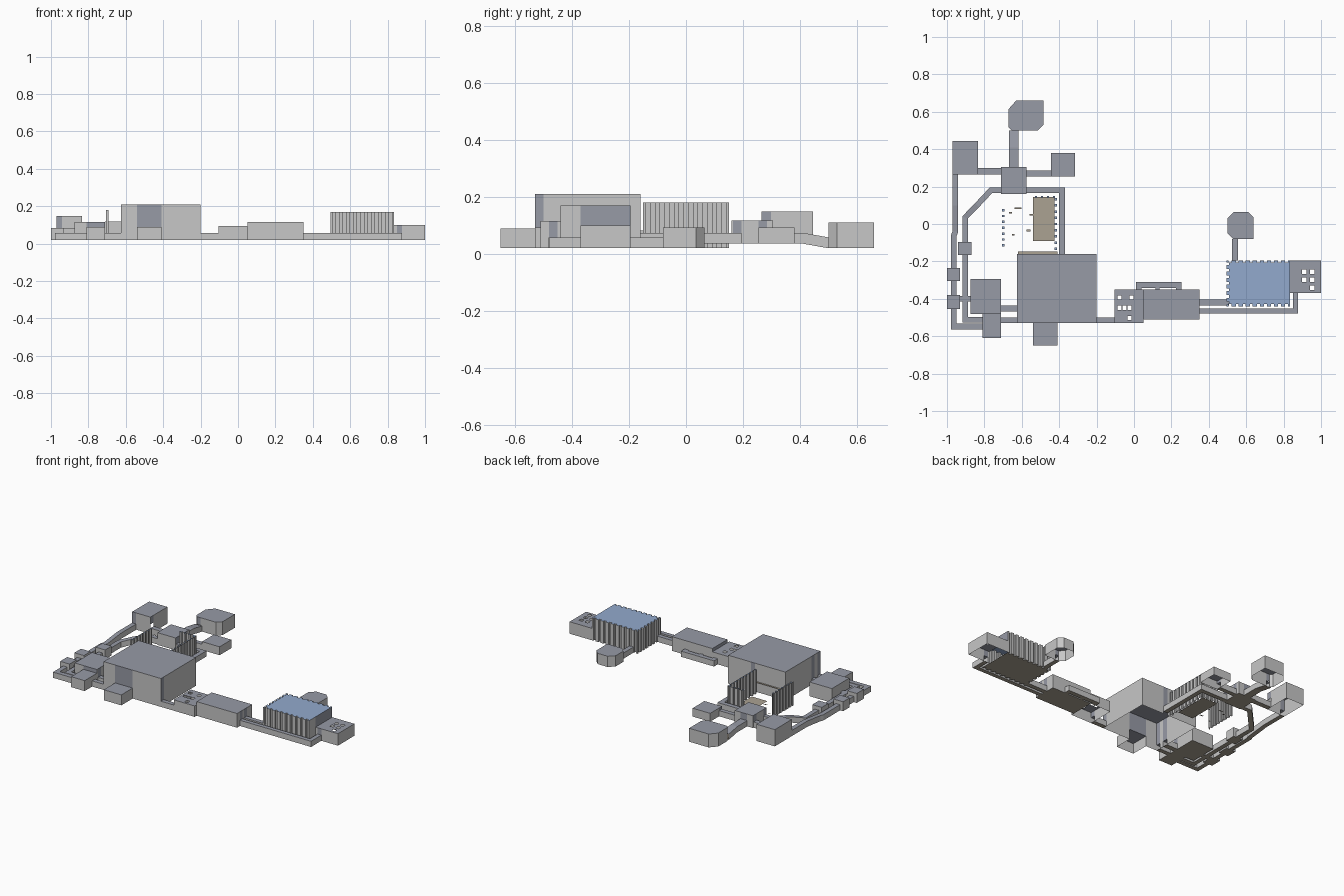
import bpy, bmesh
from mathutils import Vector

if "Cube" in bpy.data.objects:
    bpy.data.objects.remove(bpy.data.objects["Cube"])


def material(name, rgb):
    m = bpy.data.materials.new(name)
    m.diffuse_color = (*rgb, 1)
    m.use_nodes = True
    m.node_tree.nodes["Principled BSDF"].inputs["Base Color"].default_value = m.diffuse_color
    return m


WALL = material("wall grey", (0.57, 0.57, 0.57))
CEIL = material("ceiling slate", (0.31, 0.325, 0.38))
FLOOR = material("floor tan", (0.41, 0.36, 0.29))
BLUE = material("roof blue", (0.29, 0.40, 0.61))
MATS = [WALL, CEIL, FLOOR, BLUE]


class Part:
    """Collects flat faces and turns them into one named object."""
    def __init__(self, name):
        self.name, self.bm = name, bmesh.new()

    def face(self, pts, mat):
        f = self.bm.faces.new([self.bm.verts.new(p) for p in pts])
        f.material_index = MATS.index(mat)

    def wall(self, p, q, z0, z1, mat=WALL):
        if z1 - z0 > 1e-4 and (Vector(q) - Vector(p)).length > 1e-4:
            self.face([(*p, z0), (*q, z0), (*q, z1), (*p, z1)], mat)

    def flat(self, pts, z, mat, down=False):
        pts = list(reversed(pts)) if down else pts
        self.face([(x, y, z) for x, y in pts], mat)

    def finish(self):
        bmesh.ops.remove_doubles(self.bm, verts=self.bm.verts, dist=1e-5)
        me = bpy.data.meshes.new(self.name)
        self.bm.to_mesh(me)
        self.bm.free()
        for m in MATS:
            me.materials.append(m)
        bpy.context.collection.objects.link(bpy.data.objects.new(self.name, me))


def rect(x0, x1, y0, y1):
    return [(x0, y0), (x1, y0), (x1, y1), (x0, y1)]


def teeth(p, q, n, depth):
    """Edge from p to q with n notches pushed to its left; q is left out."""
    p, q = Vector(p), Vector(q)
    d = (q - p) / n
    inset = Vector((-d.y, d.x)).normalized() * depth
    out = [p]
    for i in range(n):
        a, b = p + d * (i + 0.3), p + d * (i + 0.7)
        out += [a, a + inset, b + inset, b]
    return [tuple(v) for v in out]


def room(name, outline, z0, z1, doors=(), floor=False, holes=(), roof=CEIL):
    """Open-bottomed room; a door (x, y, half width, top) has a slate panel above it."""
    part = Part(name)
    for p, q in zip(outline, outline[1:] + outline[:1]):
        a, b = Vector(p), Vector(q)
        d = (b - a).normalized()
        spans = []
        for x, y, half, top in doors:
            r = Vector((x, y)) - a
            t = r.dot(d)
            if (r - d * t).length < 0.004 and 0 < t < (b - a).length:
                spans.append((max(0, t - half), min((b - a).length, t + half), top))
        s = 0
        for t0, t1, top in sorted(spans):
            part.wall(a + d * s, a + d * t0, z0, z1)
            part.wall(a + d * t0, a + d * t1, top, z1, CEIL)
            s = t1
        part.wall(a + d * s, b, z0, z1)
    if holes:
        # ceiling grid that skips the square openings
        h = 0.011
        xs = sorted({p[0] for p in outline} | {round(c[0] + s, 4) for c in holes for s in (-h, h)})
        ys = sorted({p[1] for p in outline} | {round(c[1] + s, 4) for c in holes for s in (-h, h)})
        for x0, x1 in zip(xs, xs[1:]):
            for y0, y1 in zip(ys, ys[1:]):
                mx, my = (x0 + x1) / 2, (y0 + y1) / 2
                if not any(abs(mx - c[0]) < h and abs(my - c[1]) < h for c in holes):
                    part.flat(rect(x0, x1, y0, y1), z1, roof)
    else:
        part.flat(outline, z1, roof)
    if floor:
        part.flat(outline, z0, FLOOR, down=True)
    part.finish()


def hall(name, path, width=0.03, height=0.038):
    """Mitred corridor along (x, y, floor height) points, open at both ends."""
    part = Part(name)
    pts = [Vector(p[:2]) for p in path]
    left, right = [], []
    for i, p in enumerate(pts):
        d0 = (p - pts[i - 1]).normalized() if i else (pts[1] - p).normalized()
        d1 = (pts[i + 1] - p).normalized() if i < len(pts) - 1 else d0
        n0, n1 = Vector((-d0.y, d0.x)), Vector((-d1.y, d1.x))
        m = (n0 + n1).normalized()
        m *= width / 2 / m.dot(n0)
        left.append(p + m)
        right.append(p - m)
    for i in range(len(pts) - 1):
        z, w = path[i][2], path[i + 1][2]
        l0, l1, r0, r1 = left[i], left[i + 1], right[i], right[i + 1]
        up = height
        part.face([(*r0, z), (*r1, w), (*r1, w + up), (*r0, z + up)], WALL)
        part.face([(*l1, w), (*l0, z), (*l0, z + up), (*l1, w + up)], WALL)
        part.face([(*r0, z + up), (*r1, w + up), (*l1, w + up), (*l0, z + up)], CEIL)
        part.face([(*l0, z), (*l1, w), (*r1, w), (*r0, z)], FLOOR)
    part.finish()


L, H = 0.02, 0.036   # low and raised floor levels

# Central hall and its neighbours
room("great_hall", rect(-0.625, -0.2, -0.53, -0.16), L, 0.21,
     [(-0.475, -0.53, 0.065, 0.09), (-0.2, -0.515, 0.015, 0.058),
      (-0.385, -0.16, 0.015, 0.074), (-0.625, -0.452, 0.017, 0.058),
      (-0.625, -0.515, 0.015, 0.058)])
room("south_room", rect(-0.54, -0.41, -0.65, -0.53), L, 0.09, [(-0.475, -0.53, 0.065, 0.09)])
room("pierced_room", rect(-0.105, 0.05, -0.53, -0.35), L, 0.093,
     [(0.05, -0.43, 0.08, 0.093), (-0.105, -0.515, 0.015, 0.058)],
     holes=[(-0.078, -0.393), (-0.013, -0.393), (-0.05, -0.448), (-0.078, -0.448),
            (-0.024, -0.448), (-0.024, -0.503)])
room("middle_room", rect(0.05, 0.35, -0.51, -0.35), L, 0.115,
     [(0.05, -0.43, 0.08, 0.093), (0.35, -0.42, 0.015, 0.058),
      (0.35, -0.465, 0.015, 0.058)], floor=True)

# East wing with notched locker walls under a blue roof
blue = (teeth((0.495, -0.44), (0.835, -0.44), 9, 0.012) + [(0.835, -0.44), (0.835, -0.195)]
        + teeth((0.835, -0.195), (0.495, -0.195), 9, 0.012)[1:]
        + teeth((0.495, -0.195), (0.495, -0.44), 7, 0.012))
room("locker_block", blue, L, 0.17, [(0.835, -0.2825, 0.0875, 0.1)], floor=True, roof=BLUE)
room("east_room", rect(0.835, 1.0, -0.37, -0.195), L, 0.1,
     [(0.835, -0.2825, 0.0875, 0.1), (0.863, -0.37, 0.014, 0.058)],
     holes=[(0.91, -0.255), (0.953, -0.255), (0.91, -0.298), (0.953, -0.298), (0.953, -0.341)])
room("octagon_room", [(0.5, -0.05), (0.53, -0.08), (0.64, -0.08), (0.64, 0.035),
                      (0.61, 0.065), (0.535, 0.065), (0.5, 0.03)], L, 0.092,
     [(0.54, -0.08, 0.0149, 0.058)])

# North-west rooms
room("corner_room", rect(-0.97, -0.835, 0.265, 0.445), H, 0.148,
     [(-0.955, 0.265, 0.0149, 0.074), (-0.835, 0.282, 0.016, 0.1)])
room("north_room", [(-0.67, 0.515), (-0.655, 0.5), (-0.515, 0.5), (-0.485, 0.53),
                    (-0.485, 0.66), (-0.63, 0.66), (-0.67, 0.615)], L, 0.11,
     [(-0.642, 0.5, 0.0129, 0.06)])
room("side_room", rect(-0.445, -0.315, 0.255, 0.38), H, 0.092, [(-0.445, 0.27, 0.0149, 0.074)])
room("junction_room", rect(-0.71, -0.575, 0.16, 0.305), H, 0.118,
     [(-0.642, 0.305, 0.025, 0.074), (-0.71, 0.282, 0.016, 0.074),
      (-0.575, 0.27, 0.0149, 0.074), (-0.71, 0.18, 0.0149, 0.074),
      (-0.575, 0.18, 0.0149, 0.074)], floor=True)

# South-west rooms
room("west_room", rect(-0.875, -0.71, -0.48, -0.295), L, 0.115,
     [(-0.71, -0.452, 0.017, 0.058), (-0.76, -0.48, 0.05, 0.09)], floor=True)
room("lower_west_room", rect(-0.81, -0.71, -0.61, -0.48), L, 0.09,
     [(-0.76, -0.48, 0.05, 0.09)], floor=True)
for name, box in (("upper_cell", (-0.94, -0.87, -0.165, -0.095)),
                  ("middle_cell", (-1.0, -0.93, -0.305, -0.235)),
                  ("lower_cell", (-1.0, -0.93, -0.455, -0.38))):
    room(name, rect(*box), L, 0.083, floor=True)

# Corridors
hall("outer_west_hall", [(-0.955, 0.265, H), (-0.955, 0.1, H), (-0.955, -0.04, L),
                         (-0.963, -0.06, L), (-0.963, -0.548, L), (-0.81, -0.548, L)])
hall("inner_west_hall", [(-0.71, 0.18, H), (-0.765, 0.18, H), (-0.84, 0.1, H), (-0.903, 0.035, L),
                         (-0.903, -0.512, L), (-0.81, -0.512, L)])
hall("inner_east_hall", [(-0.575, 0.18, H), (-0.385, 0.18, H), (-0.385, -0.16, H)])
hall("corner_hall", [(-0.835, 0.282, H), (-0.71, 0.282, H)], 0.034)
hall("side_hall", [(-0.575, 0.27, H), (-0.445, 0.27, H)])
hall("north_hall", [(-0.642, 0.305, H), (-0.642, 0.41, H), (-0.642, 0.5, L)], 0.05)
hall("cell_hall", [(-0.93, -0.40, L), (-0.875, -0.40, L)])
hall("west_hall_a", [(-0.71, -0.452, L), (-0.625, -0.452, L)], 0.034)
hall("west_hall_b", [(-0.71, -0.515, L), (-0.625, -0.515, L)])
hall("centre_hall", [(-0.2, -0.515, L), (-0.105, -0.515, L)])
hall("middle_loop", [(0.025, -0.35, L), (0.025, -0.326, L), (0.24, -0.326, L), (0.24, -0.35, L)])
hall("middle_stub", [(0.125, -0.35, L), (0.125, -0.341, L)], 0.02)
hall("east_hall", [(0.35, -0.42, L), (0.507, -0.42, L)])
hall("south_east_hall", [(0.35, -0.465, L), (0.863, -0.465, L), (0.863, -0.37, L)], 0.028)
hall("octagon_hall", [(0.54, -0.195, L), (0.54, -0.08, L)])


# Roofless locker room: notched walls with small caps on each locker
def locker_wall(name, p, q, n, top):
    part = Part(name)
    line = teeth(p, q, n, 0.012) + [q]
    for a, b in zip(line, line[1:]):
        part.wall(a, b, L, top)
    for i in range(n):
        a, b, c, d = line[1 + 4 * i:5 + 4 * i]
        part.flat([a, d, c, b], top, BLUE)
    part.finish()


locker_wall("west_locker_wall", (-0.705, 0.09), (-0.705, -0.13), 7, 0.18)
locker_wall("east_locker_wall", (-0.412, -0.15), (-0.412, 0.15), 9, 0.18)
locker_wall("north_locker_wall", (-0.412, 0.15), (-0.54, 0.15), 4, 0.18)

floor = Part("locker_room_floor")
floor.flat(rect(-0.54, -0.425, -0.09, 0.145), L, FLOOR)
floor.flat(rect(-0.62, -0.41, -0.16, -0.147), 0.09, FLOOR)
for x, y, w, d in ((-0.62, 0.083, 0.036, 0.008), (-0.66, 0.06, 0.014, 0.008),
                   (-0.55, 0.05, 0.02, 0.008), (-0.565, -0.035, 0.022, 0.01),
                   (-0.645, -0.057, 0.014, 0.008), (-0.505, 0.03, 0.012, 0.026),
                   (-0.47, 0.055, 0.012, 0.026)):
    floor.flat(rect(x - w / 2, x + w / 2, y - d / 2, y + d / 2), L + 0.005, FLOOR)
floor.finish()
